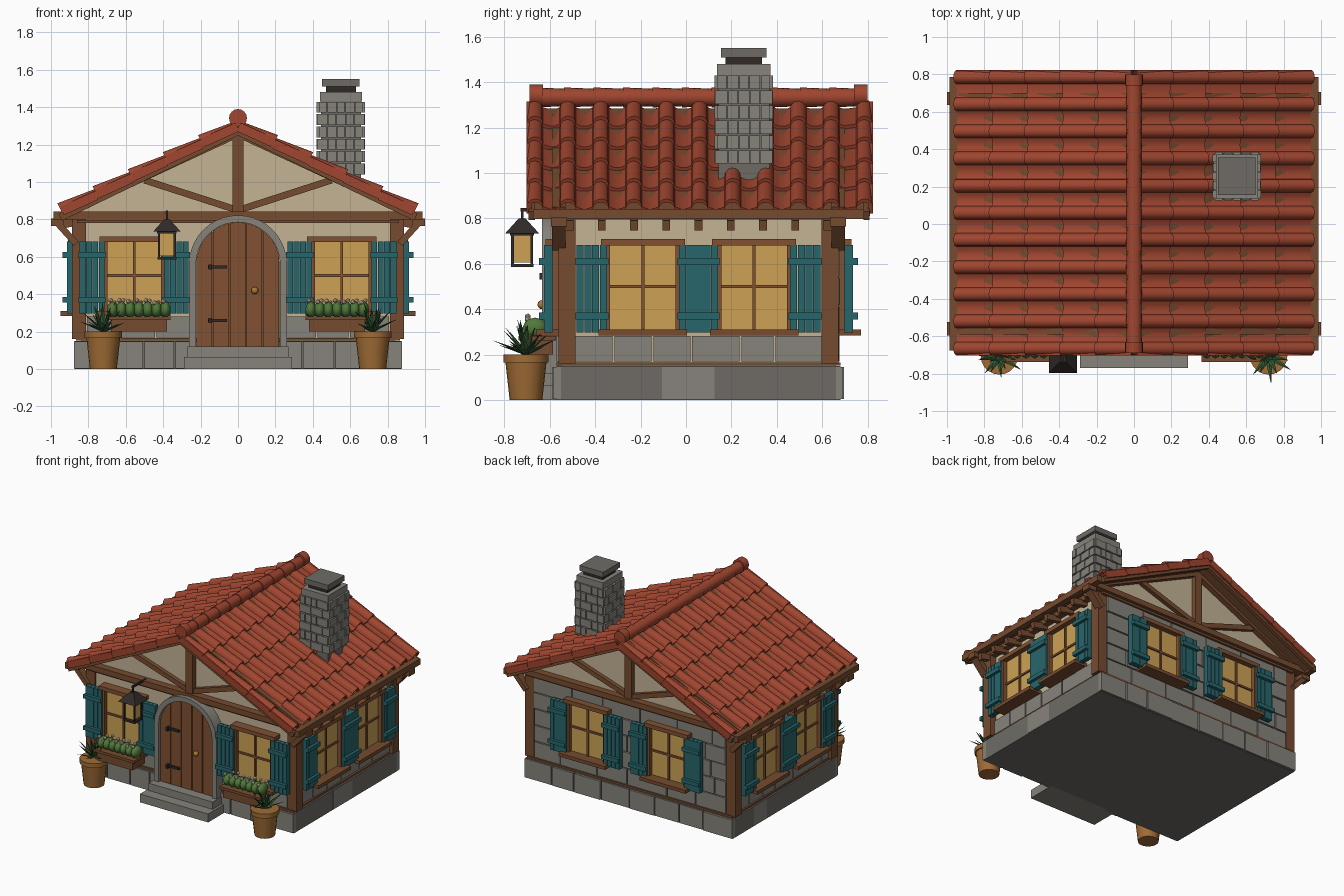
import bpy, bmesh, random
from math import pi, sin, cos, atan, radians, sqrt
from mathutils import Matrix, Vector

if "Cube" in bpy.data.objects:
    bpy.data.objects.remove(bpy.data.objects["Cube"])

random.seed(4)
I = Matrix.Identity(4)
T = lambda x, y, z: Matrix.Translation((x, y, z))
R = lambda deg, ax: Matrix.Rotation(radians(deg), 4, ax)
COL = dict(stone=(.52, .51, .48), dark_stone=(.43, .42, .40), plaster=(.76, .70, .58), wood=(.46, .30, .20),
           door_wood=(.50, .32, .21), tile=(.62, .28, .20), teal=(.17, .40, .42), glass=(.80, .63, .34),
           iron=(.20, .18, .17), clay=(.62, .42, .22), leaf=(.22, .36, .22), bush=(.32, .47, .24),
           petal=(.88, .80, .74), brass=(.65, .47, .22))
PARTS = {}


def part(name, col):
    return PARTS.setdefault(name, (bmesh.new(), col))[0]


def box(name, col, c, s, M=I, rot=I):
    bmesh.ops.create_cube(part(name, col), size=1, matrix=M @ T(*c) @ rot @ Matrix.Diagonal((*s, 1)))


def cone(name, col, c, r1, r2, d, n=16, rot=I):
    bmesh.ops.create_cone(part(name, col), cap_ends=True, segments=n, radius1=r1, radius2=r2,
                          depth=d, matrix=T(*c) @ rot)


def ball(name, col, c, s, sub=2):
    bmesh.ops.create_icosphere(part(name, col), subdivisions=sub, radius=1,
                               matrix=T(*c) @ Matrix.Diagonal((*s, 1)))


def prism(name, col, pts, y0, y1):
    bm = part(name, col)
    a = [bm.verts.new((x, y0, z)) for x, z in pts]
    b = [bm.verts.new((x, y1, z)) for x, z in pts]
    bm.faces.new(a)
    bm.faces.new(b[::-1])
    for i in range(len(a)):
        j = (i + 1) % len(a)
        bm.faces.new((a[i], b[i], b[j], a[j]))


def beam(name, col, p, q, w, y0, y1):
    d = (Vector(q) - Vector(p)).normalized() * w / 2
    n = Vector((-d.y, d.x))
    prism(name, col, [Vector(p) + n, Vector(p) - n, Vector(q) - n, Vector(q) + n], y0, y1)


YC, Y0, Y1, X1 = 0.055, -0.55, 0.66, 0.84
FRONT, BACK = T(0, Y0, 0), T(0, Y1, 0) @ R(180, 'Z')
RIGHT, LEFT = T(X1, YC, 0) @ R(90, 'Z'), T(-X1, YC, 0) @ R(-90, 'Z')

# plaster body with gables, stone plinth, wooden skirting
prism("house_body", 'plaster', [(-X1, .1), (X1, .1), (X1, .85), (0, 1.26), (-X1, .85)], Y0, Y1)
box("plinth", 'dark_stone', (0, YC, .075), (1.75, 1.25, .15))
box("skirting", 'wood', (0, YC, .159), (1.73, 1.25, .014))


def stones(name, M, u0, u1, z0, z1, rows, width, out):
    h = (z1 - z0) / rows
    for r in range(rows):
        u = u0
        while u < u1 - .01:
            w = width * random.uniform(.8, 1.25) * (.6 if u == u0 and r % 2 else 1)
            e = u1 if u + w > u1 - .07 else u + w
            t = out + random.uniform(0, .008)
            box(name, 'stone', ((u + e) / 2, -t / 2, z0 + h * (r + .5)), (e - u - .008, t, h - .008), M)
            u = e


for M, half in ((FRONT, .88), (BACK, .88), (RIGHT, .615), (LEFT, .615)):
    stones("plinth_stones", M, -half, half, 0, .15, 1, .2, .03)
for M in (RIGHT, LEFT):
    stones("wall_stones", M, -.57, .57, .165, .285, 1, .18, .012)
for a, b in ((-.81, -.24), (.24, .81)):
    stones("wall_stones", FRONT, a, b, .165, .285, 1, .18, .012)
stones("wall_stones", BACK, -.81, .81, .165, .79, 5, .27, .012)


# windows with shutters
def window(M, u):
    box("window_glass", 'glass', (u, -.015, .495), (.31, .03, .37), M)
    for s in (-1, 1):
        box("window_frames", 'door_wood', (u + s * .157, -.03, .495), (.026, .06, .39), M)
        for i in range(4):
            box("shutters", 'teal', (u + s * .225 + (i - 1.5) * .034, -.055, .49), (.031, .04, .385), M)
        for z in (.37, .61):
            box("shutters", 'teal', (u + s * .225, -.085, z), (.145, .025, .03), M)
    box("window_frames", 'door_wood', (u, -.035, .695), (.37, .07, .03), M)
    box("window_sills", 'wood', (u, -.055, .297), (.39, .11, .026), M)
    box("window_bars", 'door_wood', (u, -.025, .495), (.014, .03, .37), M)
    box("window_bars", 'door_wood', (u, -.025, .5), (.31, .03, .014), M)


for M, off in ((FRONT, .555), (BACK, .34), (RIGHT, .245), (LEFT, .245)):
    window(M, off)
    window(M, -off)

# corner posts, eave brackets, tie beams and gable trusses
for ya, yb in ((Y0 - .04, Y0 + .02), (Y1 - .02, Y1 + .04)):
    ym, out = (ya + yb) / 2, (-.01 if ya < 0 else .01)
    box("tie_beams", 'wood', (0, ym + out, .82), (1.92, .07, .042))
    box("tie_beams", 'wood', (0, ym, .79), (1.72, .045, .016))
    box("king_posts", 'wood', (0, ym, 1.05), (.058, .06, .44))
    for s in (-1, 1):
        box("corner_posts", 'wood', (s * .85, ym + (.035 if ya < 0 else -.035), .49), (.075, .075, .66))
        beam("eave_brackets", 'wood', (s * .865, .67), (s * .965, .78), .035, ya, yb)
        box("purlin_ends", 'wood', (s * .965, ym, .785), (.07, .07, .04))
        beam("gable_struts", 'wood', (s * .02, .855), (s * .5, 1.01), .036, ya + .01, yb - .01)
        beam("gable_rafters", 'wood', (s * .93, .83), (0, 1.262), .045, ya, yb)
for s in (-1, 1):
    for y in (-.68, .795):
        beam("bargeboards", 'wood', (s * .95, .812), (0, 1.272), .042, y - .014, y + .014)
    box("eave_fascias", 'wood', (s * .965, YC, .82), (.045, 1.46, .045))
    box("wall_plates", 'wood', (s * .86, YC, .815), (.05, 1.24, .04))
    for i in range(9):
        box("rafter_tails", 'wood', (s * .9, YC + (i - 4) * .142, .782), (.13, .034, .045), rot=R(s * 12, 'Y'))

# roof: deck plus overlapping rows of wavy tiles on both slopes
A = atan(.485)
PITCH, N = .143, 11


def wave(t):
    if abs(t) < .0355:
        return .038 * sqrt(1 - (t / .036) ** 2)
    return -.012 * (1 - ((abs(t) - .0715) / .0365) ** 2)


STEPS = (-.0714, -.054, -.0355, -.031, -.018, 0, .018, .031, .0355, .054)
COLS = [(.06 + (k - 5) * PITCH + t, wave(t)) for k in range(N) for t in STEPS if abs(k - 5) < 5 or abs(t) < .05]
for s in (-1, 1):
    down, nor = Vector((s * cos(A), 0, -sin(A))), Vector((s * sin(A), 0, cos(A)))
    bm = part("roof_tiles", 'tile')
    for r in range(5):
        d0, d1 = r * .209 - (.02 if r else 0), (r + 1) * .209
        loops = []
        for d, lift in ((d0, .0), (d1, .02), (d1, .003), (d0, -.012)):
            loops.append([bm.verts.new(Vector((0, YC + (y - YC) * 1.015, 1.29)) + down * d + nor * (h + lift))
                          for y, h in COLS])
        for i in range(4):
            a, b = loops[i], loops[(i + 1) % 4]
            for j in range(len(a) - 1):
                bm.faces.new((a[j], a[j + 1], b[j + 1], b[j]))
        for j in (0, -1):
            bm.faces.new([l[j] for l in loops])
    beam("roof_deck", 'wood', (s * .95, .816), (0, 1.277), .014, -.69, .81)
    # gable edge tiles
    for r in range(5):
        for y in (-.692, .812):
            box("edge_tiles", 'tile', Vector((0, y, 1.29)) + down * (r * .209 + .1045) + nor * .008,
                (.2, .022, .05), rot=R(s * (A * 180 / pi - 1.5), 'Y'))
for i in range(11):
    cone("ridge_tiles", 'tile', (0, YC + (i - 5) * .13, 1.333), .044, .038, .145, 16, R(-90, 'X'))
for y in (-.66, .77):
    cone("ridge_ends", 'tile', (0, y, 1.342), .048, .048, .06, 16, R(90, 'X'))

# chimney
CX, CY = .55, .255
box("chimney_core", 'dark_stone', (CX, CY, 1.2), (.215, .225, .46))
for r in range(6):
    for f in range(4):
        M = T(CX, CY, 0) @ R(90 * f, 'Z')
        for k in range(5):
            w = .04 if (k + r) % 2 else .048
            box("chimney_bricks", 'stone', ((k - 2) * .048, -.114, 1.07 + r * .066),
                (w, .022 + .008 * ((k + r) % 2), .058), M)
box("chimney_collar", 'stone', (CX, CY, 1.455), (.225, .235, .05))
box("chimney_throat", 'iron', (CX, CY, 1.495), (.16, .16, .04))
box("chimney_cap", 'dark_stone', (CX, CY, 1.53), (.2, .2, .04))

# arched door, stone surround and steps
SP = .56
arc = lambda r: [(r * cos(i * pi / 20), SP + r * sin(i * pi / 20)) for i in range(21)]
prism("door_arch", 'stone', [(.262, .1)] + arc(.262) + [(-.262, .1), (-.225, .1)] + arc(.225)[::-1] + [(.225, .1)],
      -.635, -.54)
for i in range(5):
    x0, x1 = -.222 + i * .089, -.222 + i * .089 + .084
    top = [(x1 + (x0 - x1) * k / 5) for k in range(6)]
    prism("door_planks", 'door_wood', [(x0, .12), (x1, .12)] + [(x, SP + sqrt(max(0, .224 ** 2 - x * x))) for x in top],
          -.615, -.55)
prism("door_back", 'wood', [(.222, .12)] + arc(.222) + [(-.222, .12)], -.605, -.55)
for z in (.545, .26):
    box("door_hinges", 'iron', (-.11, -.622, z), (.1, .018, .016))
    box("door_hinges", 'iron', (-.15, -.63, z), (.018, .03, .028))
ball("door_knob", 'brass', (.09, -.635, .42), (.02, .02, .02))
box("lower_step", 'stone', (0, -.66, .032), (.575, .22, .064))
box("upper_step", 'stone', (0, -.625, .092), (.54, .13, .056))

for s in (-1, 1):
    # flower boxes
    bx = s * .53
    box("flower_boxes", 'wood', (bx, -.655, .235), (.30, .14, .07))
    box("flower_boxes", 'door_wood', (bx, -.655, .272), (.34, .165, .02))
    for i in range(7):
        x = bx + (i - 3) * .047
        ball("box_greens", 'bush', (x, -.665, .318), (.03, .055, .045))
        for j in (-1, 1):
            ball("box_flowers", 'petal', (x + .01 * j, -.665 + j * .032, .358 + random.uniform(-.004, .01)),
                 (.014, .014, .014), 1)
    # potted plants
    px, py = s * .72, -.705
    cone("pots", 'clay', (px, py, .09), .072, .092, .18, 20)
    cone("pots", 'clay', (px, py, .183), .1, .1, .034, 20)
    for i in range(22):
        tilt, l = (20, 45, 68)[i % 3] + random.uniform(-6, 6), random.uniform(.12, .16)
        rot = R(i * 137.5, 'Z') @ R(tilt, 'Y')
        m = T(px, py, .205) @ rot @ T(0, 0, l / 2) @ Matrix.Diagonal((.4, 1, 1, 1))
        bm = part("pot_leaves", 'leaf')
        bmesh.ops.create_cone(bm, cap_ends=True, segments=4, radius1=.022, radius2=.001, depth=l, matrix=m)

# hanging lantern
LX, LY = -.38, -.722
box("lantern_glass", 'glass', (LX, LY, .665), (.075, .075, .12))
for a in (-1, 1):
    for b in (-1, 1):
        box("lantern_frame", 'iron', (LX + a * .042, LY + b * .042, .66), (.012, .012, .14))
box("lantern_frame", 'iron', (LX, LY, .592), (.1, .1, .014))
box("lantern_frame", 'iron', (LX, LY, .73), (.105, .105, .012))
cone("lantern_roof", 'iron', (LX, LY, .767), .105, .022, .065, 4, R(45, 'Z'))
box("lantern_hook", 'iron', (LX, LY, .822), (.012, .012, .05))
box("lantern_hook", 'iron', (LX, -.65, .838), (.014, .16, .014))

# turn every collected part into an object
SMOOTH = {"roof_tiles", "ridge_tiles", "ridge_ends", "pots", "box_greens", "box_flowers", "door_knob", "door_arch"}
MATS = {}
for name, (bm, col) in PARTS.items():
    bmesh.ops.recalc_face_normals(bm, faces=bm.faces)
    me = bpy.data.meshes.new(name)
    bm.to_mesh(me)
    bm.free()
    if col not in MATS:
        MATS[col] = bpy.data.materials.new(col)
        MATS[col].diffuse_color = (*[c ** 2.2 for c in COL[col]], 1)
    me.materials.append(MATS[col])
    if name in SMOOTH:
        me.shade_smooth()
        me.set_sharp_from_angle(angle=radians(40))
    bpy.context.collection.objects.link(bpy.data.objects.new(name, me))

for m in bpy.data.materials:
    if m.users and not m.is_grease_pencil:
        m.use_nodes = True
        m.node_tree.nodes["Principled BSDF"].inputs["Base Color"].default_value = m.diffuse_color
